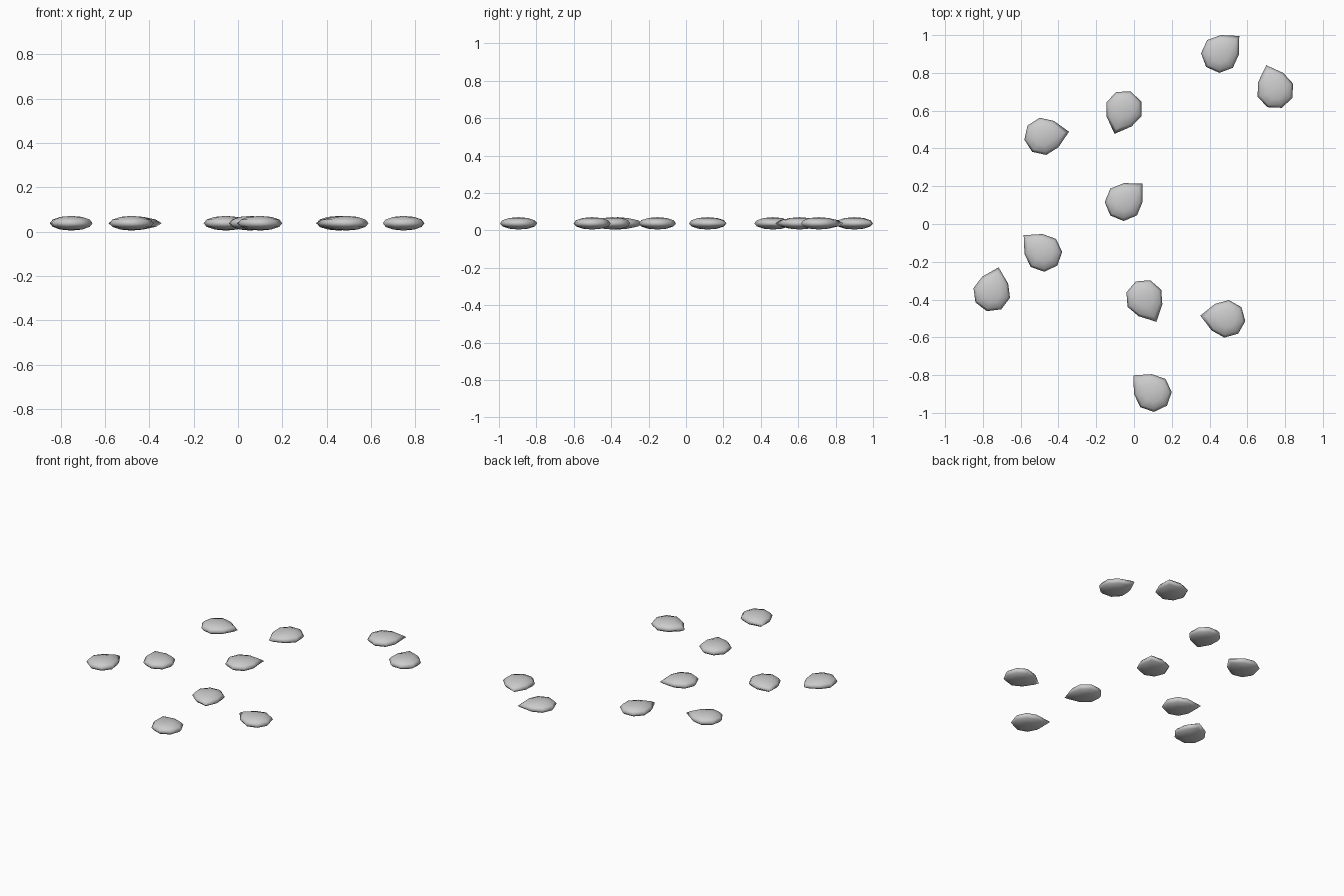
import bpy, bmesh
from math import radians

if "Cube" in bpy.data.objects:
    bpy.data.objects.remove(bpy.data.objects["Cube"])

R, TIP, HALF_H, Z = 0.1, 0.14, 0.033, 0.038

# One flattened low-poly teardrop, tip along +x
bm = bmesh.new()
bmesh.ops.create_uvsphere(bm, u_segments=8, v_segments=6, radius=1.0)
for v in bm.verts:
    flat = (1 - v.co.z ** 2)
    if abs(v.co.y) < 1e-4 and v.co.x > 0.3:
        v.co.x *= 1 + (TIP / R - 1) * flat
    v.co.x *= R
    v.co.y *= R
    v.co.z *= HALF_H
for f in bm.faces:
    f.smooth = True
mesh = bpy.data.meshes.new("petal")
bm.to_mesh(mesh)
bm.free()

# Scattered petals: x, y, direction of the tip in degrees
layout = [
    (0.455, 0.90, 43), (0.748, 0.709, 110), (-0.053, 0.608, 249),
    (-0.055, 0.116, 45), (-0.48, -0.153, 138), (-0.753, -0.365, 75),
    (0.055, -0.393, -63), (0.49, -0.502, 173), (0.10, -0.895, 138),
    (-0.482, 0.464, 10),
]
for i, (x, y, a) in enumerate(layout, 1):
    ob = bpy.data.objects.new(f"petal_{i}", mesh)
    ob.location = (x, y, Z)
    ob.rotation_euler = (0, 0, radians(a))
    bpy.context.collection.objects.link(ob)
